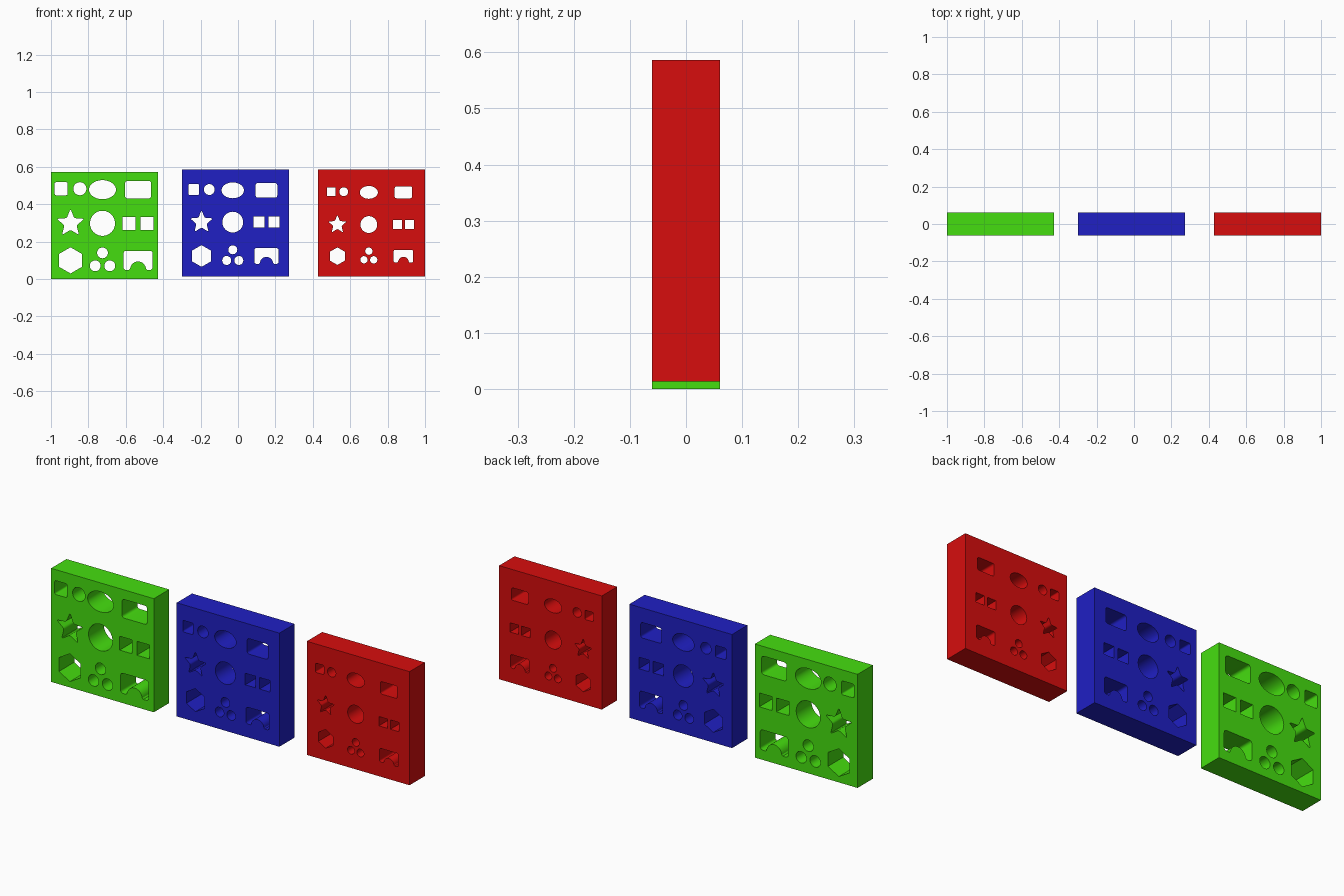
import bpy
import math
from mathutils import Vector

SIDE = 0.573
HALF_DEPTH = 0.061

default = bpy.data.objects.get("Cube")
if default:
    bpy.data.objects.remove(default)


# Outline helpers: each returns a closed list of 2D points
def ellipse(rx, ry=None, steps=48, turn=0.0):
    ry = ry or rx
    angles = [turn + math.tau * i / steps for i in range(steps)]
    return [Vector((rx * math.cos(a), ry * math.sin(a))) for a in angles]


def soften(points, cut, steps=5):
    """Round every corner, starting each bend a given distance away from it."""
    result = []
    for i, p in enumerate(points):
        a = p + (points[i - 1] - p).normalized() * cut
        b = p + (points[(i + 1) % len(points)] - p).normalized() * cut
        for k in range(steps + 1):
            t = k / steps
            result.append(a * (1 - t) ** 2 + p * 2 * t * (1 - t) + b * t ** 2)
    return result


def rectangle(hx, hy, cut=0.0):
    corners = [Vector(c) for c in ((-hx, -hy), (hx, -hy), (hx, hy), (-hx, hy))]
    return soften(corners, cut) if cut else corners


def star(outer, inner, cut):
    points = []
    for i in range(10):
        a = math.pi / 2 + math.pi * i / 5
        r = inner if i % 2 else outer
        points.append(Vector((r * math.cos(a), r * math.sin(a))))
    return soften(points, cut)


def arch(hx, hy, notch, cut):
    box = rectangle(hx, hy, cut)
    arc = []
    for i in range(25):
        a = math.pi * (1 - i / 24)
        arc.append(Vector((notch * math.cos(a), -hy + notch * 1.05 * math.sin(a))))
    # small flare where the notch meets the feet
    arc[0].x -= cut / 3
    arc[-1].x += cut / 3
    # the box outline begins at the lower left corner, so the notch follows it
    return box[:6] + arc + box[6:]


def shift(points, x, y):
    return [p + Vector((x, y)) for p in points]


def pair(a, b, gap, lift=0.0):
    return [shift(a, -gap, lift), shift(b, gap, lift)]


# Hole shapes by row, top to bottom, at full size
small_round = ellipse(0.035, steps=32)
dot = ellipse(0.029, steps=32)
square = rectangle(0.035, 0.035)
HOLES = [
    [pair(rectangle(0.035, 0.035, 0.01), small_round, 0.05, 0.005),
     [ellipse(0.072, 0.051)],
     [rectangle(0.07, 0.047, 0.016)]],
    [[star(0.078, 0.034, 0.012)],
     [ellipse(0.067)],
     pair(square, square, 0.048)],
    [[ellipse(0.07, steps=6, turn=math.pi / 2)],
     pair(dot, dot, 0.039, -0.029) + [shift(dot, 0, 0.04)],
     [arch(0.078, 0.051, 0.043, 0.016)]],
]


def make_material(name, rgb):
    mat = bpy.data.materials.new(name)
    mat.use_nodes = True
    color = (*rgb, 1.0)
    mat.diffuse_color = color
    mat.node_tree.nodes["Principled BSDF"].inputs["Base Color"].default_value = color
    return mat


def make_plate(name, x, bottom, size, columns, rows, rgb):
    """Extrude a filled square outline whose inner splines become through holes."""
    outlines = [rectangle(SIDE / 2, SIDE / 2)]
    for row, cy in zip(HOLES, rows):
        for shapes, cx in zip(row, columns):
            for shape in shapes:
                outlines.append([p * size + Vector((cx, cy)) for p in shape])

    curve = bpy.data.curves.new(name, "CURVE")
    curve.dimensions = "2D"
    curve.fill_mode = "BOTH"
    curve.extrude = HALF_DEPTH
    for outline in outlines:
        spline = curve.splines.new("POLY")
        spline.points.add(len(outline) - 1)
        for point, p in zip(spline.points, outline):
            point.co = (p.x, p.y, 0, 1)
        spline.use_cyclic_u = True

    plate = bpy.data.objects.new(name, curve)
    bpy.context.collection.objects.link(plate)
    plate.location = (x, 0, bottom + SIDE / 2)
    plate.rotation_euler.x = math.pi / 2

    bpy.ops.object.select_all(action="DESELECT")
    plate.select_set(True)
    bpy.context.view_layer.objects.active = plate
    bpy.ops.object.convert(target="MESH")
    plate = bpy.context.object

    # join caps and walls into one closed surface
    bpy.ops.object.mode_set(mode="EDIT")
    bpy.ops.mesh.select_all(action="SELECT")
    bpy.ops.mesh.remove_doubles(threshold=0.00005)
    bpy.ops.mesh.normals_make_consistent(inside=False)
    bpy.ops.object.mode_set(mode="OBJECT")
    bpy.ops.object.shade_smooth_by_angle(angle=math.radians(30))
    plate.data.materials.clear()
    plate.data.materials.append(make_material(name + "_paint", rgb))


# Three plates, each with a smaller set of holes than the last
make_plate("green_plate", -0.7135, 0.0, 1.0,
           (-0.182, -0.011, 0.179), (0.191, 0.011, -0.187), (0.06, 0.73, 0.005))
make_plate("blue_plate", -0.013, 0.0135, 0.83,
           (-0.182, -0.015, 0.165), (0.174, 0.004, -0.177), (0.014, 0.014, 0.55))
make_plate("red_plate", 0.7135, 0.0135, 0.67,
           (-0.182, -0.014, 0.171), (0.163, -0.009, -0.178), (0.68, 0.004, 0.004))
